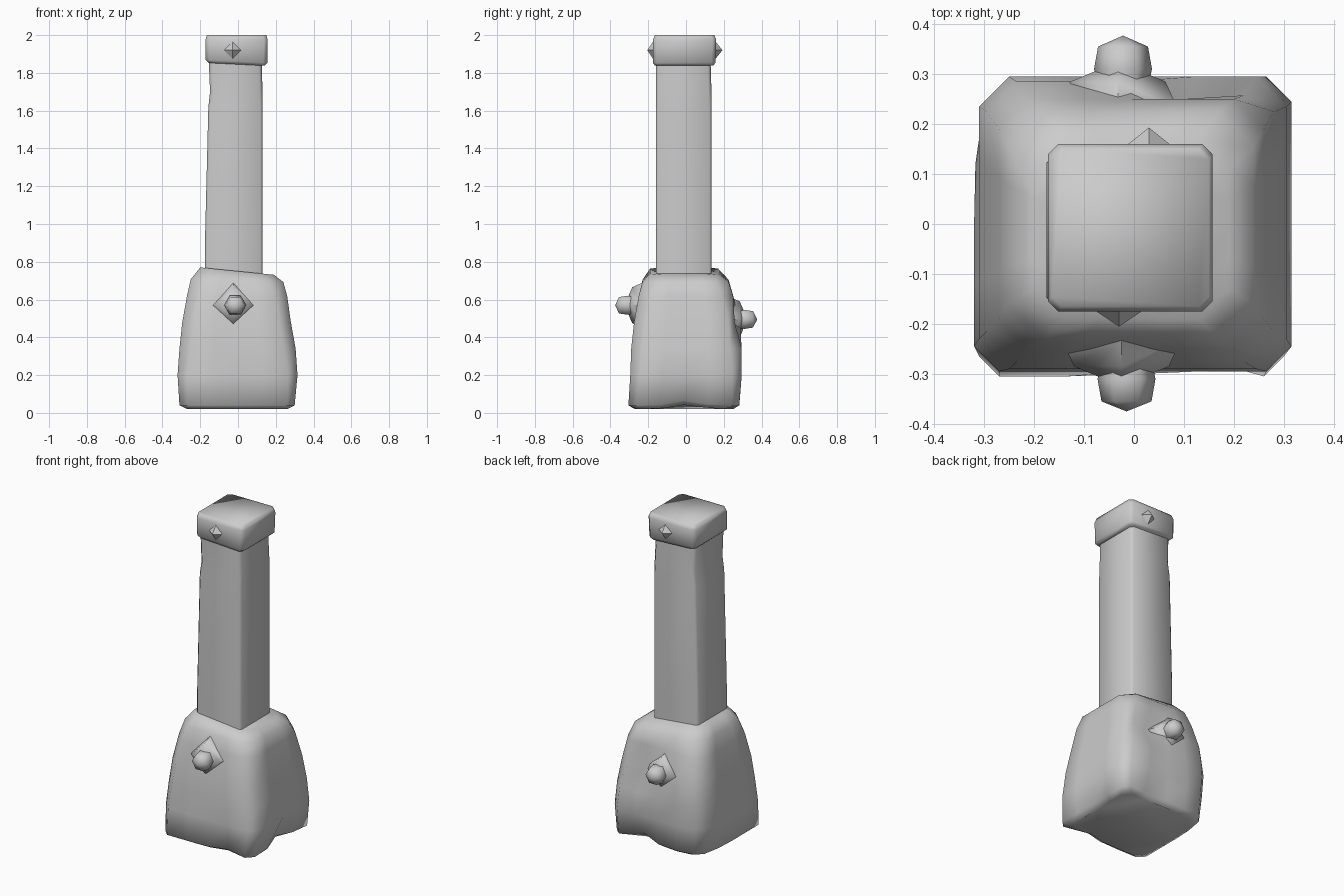
import bpy
import bmesh
from mathutils import Vector

if "Cube" in bpy.data.objects:
    bpy.data.objects.remove(bpy.data.objects["Cube"], do_unlink=True)

GREY = (0.6, 0.6, 0.6, 1)
grey = bpy.data.materials.new("plain grey")
grey.use_nodes = True
grey.diffuse_color = GREY
grey.node_tree.nodes["Principled BSDF"].inputs["Base Color"].default_value = GREY


def ring(z, x0, x1, y0, y1, cut, steps, tilt):
    """Rectangle with chamfered corners, each side split into steps."""
    sides = [((x0 + cut, y0), (x1 - cut, y0)), ((x1, y0 + cut), (x1, y1 - cut)),
             ((x1 - cut, y1), (x0 + cut, y1)), ((x0, y1 - cut), (x0, y0 + cut))]
    points = []
    for a, b in sides:
        for i in range(steps + 1):
            p = Vector(a).lerp(Vector(b), i / steps)
            points.append(Vector((p.x, p.y, z + tilt * p.x)))
    return points


def finish(name, bm, angle):
    bmesh.ops.recalc_face_normals(bm, faces=bm.faces)
    mesh = bpy.data.meshes.new(name)
    bm.to_mesh(mesh)
    bm.free()
    mesh.materials.append(grey)
    obj = bpy.data.objects.new(name, mesh)
    bpy.context.collection.objects.link(obj)
    bpy.ops.object.select_all(action='DESELECT')
    obj.select_set(True)
    bpy.context.view_layer.objects.active = obj
    bpy.ops.object.shade_smooth_by_angle(angle=angle)
    return obj


def loft(name, rows, steps=1, dents=(), angle=1.2):
    """Skin stacked rings, then push regions in or out."""
    bm = bmesh.new()
    loops = [[bm.verts.new(p) for p in ring(*row[:6], steps, row[6] if len(row) > 6 else 0)]
             for row in rows]
    n = len(loops[0])
    for low, high in zip(loops, loops[1:]):
        for i in range(n):
            j = (i + 1) % n
            bm.faces.new((low[i], low[j], high[j], high[i]))
    bm.faces.new(loops[0])
    bm.faces.new(loops[-1])
    for centre, radius, push in dents:
        for v in bm.verts:
            weight = max(0, 1 - (v.co - Vector(centre)).length / radius)
            v.co += Vector(push) * weight
    return finish(name, bm, angle)


def stud(name, x, z, profile, sides, angle):
    """Small knob along y; profile holds (y, radius), ending in a point."""
    import math
    bm = bmesh.new()
    loops = []
    for y, r in profile[:-1]:
        loops.append([bm.verts.new((x + r * math.cos(2 * math.pi * i / sides), y,
                                    z + r * math.sin(2 * math.pi * i / sides)))
                      for i in range(sides)])
    tip = bm.verts.new((x, profile[-1][0], z))
    for i in range(sides):
        j = (i + 1) % sides
        for a, b in zip(loops, loops[1:]):
            bm.faces.new((a[i], a[j], b[j], b[i]))
        bm.faces.new((loops[-1][i], loops[-1][j], tip))
    bm.faces.new(loops[0])
    return finish(name, bm, angle)


# Lumpy base: wide foot, rounded shoulders, dented back and uneven lower edge
loft("base", [
    (0.02, -0.27, 0.26, -0.27, 0.25, 0.05),
    (0.04, -0.31, 0.30, -0.305, 0.285, 0.04),
    (0.20, -0.32, 0.315, -0.295, 0.295, 0.05),
    (0.34, -0.31, 0.305, -0.29, 0.295, 0.06),
    (0.48, -0.295, 0.28, -0.275, 0.285, 0.06),
    (0.62, -0.27, 0.26, -0.25, 0.25, 0.06),
    (0.70, -0.25, 0.24, -0.23, 0.225, 0.07, -0.03),
    (0.75, -0.2, 0.19, -0.19, 0.17, 0.06, -0.1),
], steps=4, dents=[
    ((0.13, 0.29, 0.48), 0.13, (0, -0.09, 0)),
    ((0.12, 0.29, 0.04), 0.15, (0, -0.05, 0.03)),
    ((0.30, 0.0, 0.02), 0.15, (-0.04, 0, 0.03)),
    ((0.12, -0.30, 0.04), 0.14, (0, 0.04, 0)),
    ((-0.31, 0.28, 0.1), 0.2, (0.04, -0.03, 0)),
])

# Tall square column
loft("column", [
    (0.60, -0.175, 0.13, -0.16, 0.135, 0.012),
    (0.90, -0.175, 0.13, -0.16, 0.135, 0.012),
    (1.62, -0.157, 0.13, -0.16, 0.135, 0.012),
    (1.70, -0.148, 0.13, -0.16, 0.135, 0.016),
    (1.87, -0.155, 0.125, -0.16, 0.13, 0.016),
])

# Overhanging cap
loft("cap", [
    (1.845, -0.155, 0.14, -0.165, 0.145, 0.02, -0.05),
    (1.86, -0.172, 0.155, -0.175, 0.155, 0.02, -0.05),
    (1.975, -0.172, 0.157, -0.175, 0.16, 0.02),
    (2.00, -0.165, 0.15, -0.165, 0.15, 0.02),
])

# Low pointed bulges on the front and back of the cap
stud("cap_front_bulge", -0.03, 1.92, [(-0.165, 0.06), (-0.205, 0)], 4, 0.5)
stud("cap_back_bulge", 0.03, 1.92, [(0.145, 0.06), (0.193, 0)], 4, 0.5)

# Knobs on the base, each on a diamond-shaped swelling
for name, side, x, z, y in (("front", -1, -0.015, 0.57, 0.375), ("back", 1, -0.022, 0.495, 0.377)):
    stud(name + "_knob_mount", x - 0.01, z, [(side * 0.23, 0.12), (side * 0.285, 0.095),
                                             (side * 0.325, 0)], 4, 1.2)
    stud(name + "_knob", x, z, [(side * 0.25, 0.045), (side * 0.31, 0.058),
                                (side * 0.355, 0.05), (side * y, 0)], 6, 1.2)
